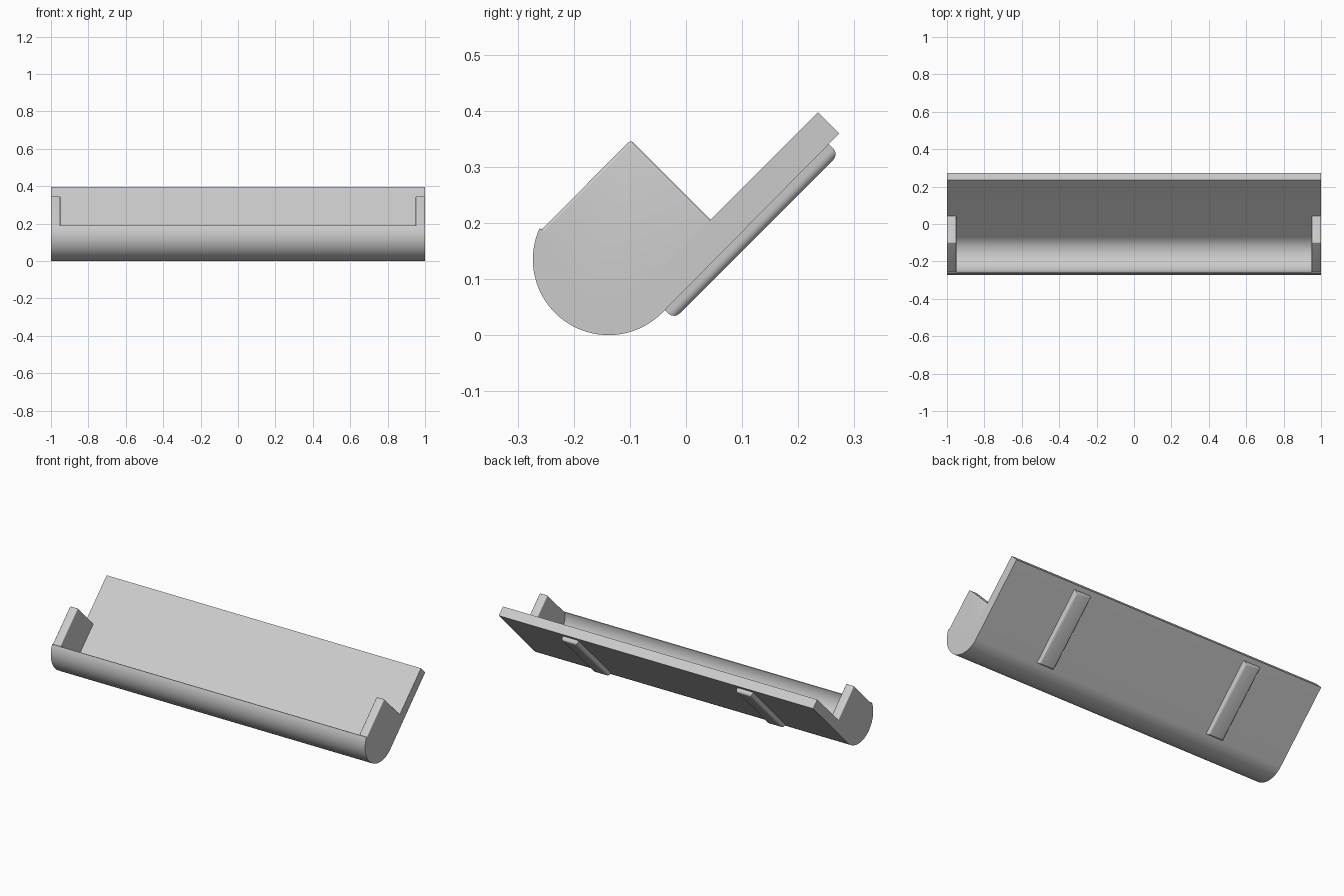
import bpy, bmesh, math

if "Cube" in bpy.data.objects:
    bpy.data.objects.remove(bpy.data.objects["Cube"])

grey = bpy.data.materials.new("light_grey")
grey.diffuse_color = (0.6, 0.6, 0.6, 1)
grey.use_nodes = True
grey.node_tree.nodes["Principled BSDF"].inputs["Base Color"].default_value = grey.diffuse_color


def arc(cy, cz, r, a0, a1, n):
    """Points on a circle in the y-z plane, angles in degrees."""
    angles = [math.radians(a0 + (a1 - a0) * i / n) for i in range(n + 1)]
    return [(cy + r * math.cos(a), cz + r * math.sin(a)) for a in angles]


def tilted(along, across):
    """Point given by y+z and z-y, the axes of the 45 degree plate."""
    return ((along - across) / 2, (along + across) / 2)


def prism(name, profile, x0, x1, round_edge=None, radius=0.0):
    """Extrude a y-z profile along x and round the chosen edges."""
    bm = bmesh.new()
    ends = [[bm.verts.new((x, y, z)) for y, z in profile] for x in (x0, x1)]
    n = len(profile)
    bm.faces.new(ends[0])
    bm.faces.new(ends[1])
    for i in range(n):
        j = (i + 1) % n
        bm.faces.new((ends[0][i], ends[0][j], ends[1][j], ends[1][i]))
    bmesh.ops.recalc_face_normals(bm, faces=bm.faces)
    if round_edge:
        edges = [e for e in bm.edges if round_edge(e)]
        bmesh.ops.bevel(bm, geom=edges, offset=radius, segments=4,
                        profile=0.5, affect='EDGES', clamp_overlap=True)
        bmesh.ops.recalc_face_normals(bm, faces=bm.faces)
    mesh = bpy.data.meshes.new(name)
    bm.to_mesh(mesh)
    bm.free()
    mesh.materials.append(grey)
    obj = bpy.data.objects.new(name, mesh)
    bpy.context.collection.objects.link(obj)
    bpy.ops.object.select_all(action='DESELECT')
    obj.select_set(True)
    bpy.context.view_layer.objects.active = obj
    bpy.ops.object.shade_smooth_by_angle(angle=math.radians(30))
    return obj


# Trough and sloping back plate in one J-shaped profile
trough = arc(-0.148, 0.17, 0.11, -45, -190, 32)
shell = arc(-0.138, 0.135, 0.135, 156, 315, 36)
prism("tray", trough + shell + [tilted(0.632, 0.086), tilted(0.632, 0.162)], -1, 1)

# Raised cheeks closing both ends of the trough, with rounded top edges
apex = tilted(0.249, 0.446)
foot_of_slope = tilted(0.249, 0.162)
cheek = trough + [apex, foot_of_slope]


def cheek_top(edge):
    pts = [(v.co.y, v.co.z) for v in edge.verts]
    at_apex = [math.dist(p, apex) < 1e-4 for p in pts]
    return any(at_apex)


for side, x0, x1 in (("left", -1, -0.95), ("right", 0.95, 1)):
    prism(side + "_cheek", cheek, x0, x1, cheek_top, 0.011)

# Rounded support strips on the underside of the plate
OUTER = 0.05
strip = [tilted(0.007, 0.095), tilted(0.595, 0.095),
         tilted(0.595, OUTER), tilted(0.007, OUTER)]


def strip_outer(edge):
    return all(abs(v.co.z - v.co.y - OUTER) < 1e-4 for v in edge.verts)


for side, x in (("left", -0.555), ("right", 0.555)):
    prism(side + "_support_strip", strip, x - 0.05, x + 0.05, strip_outer, 0.014)
